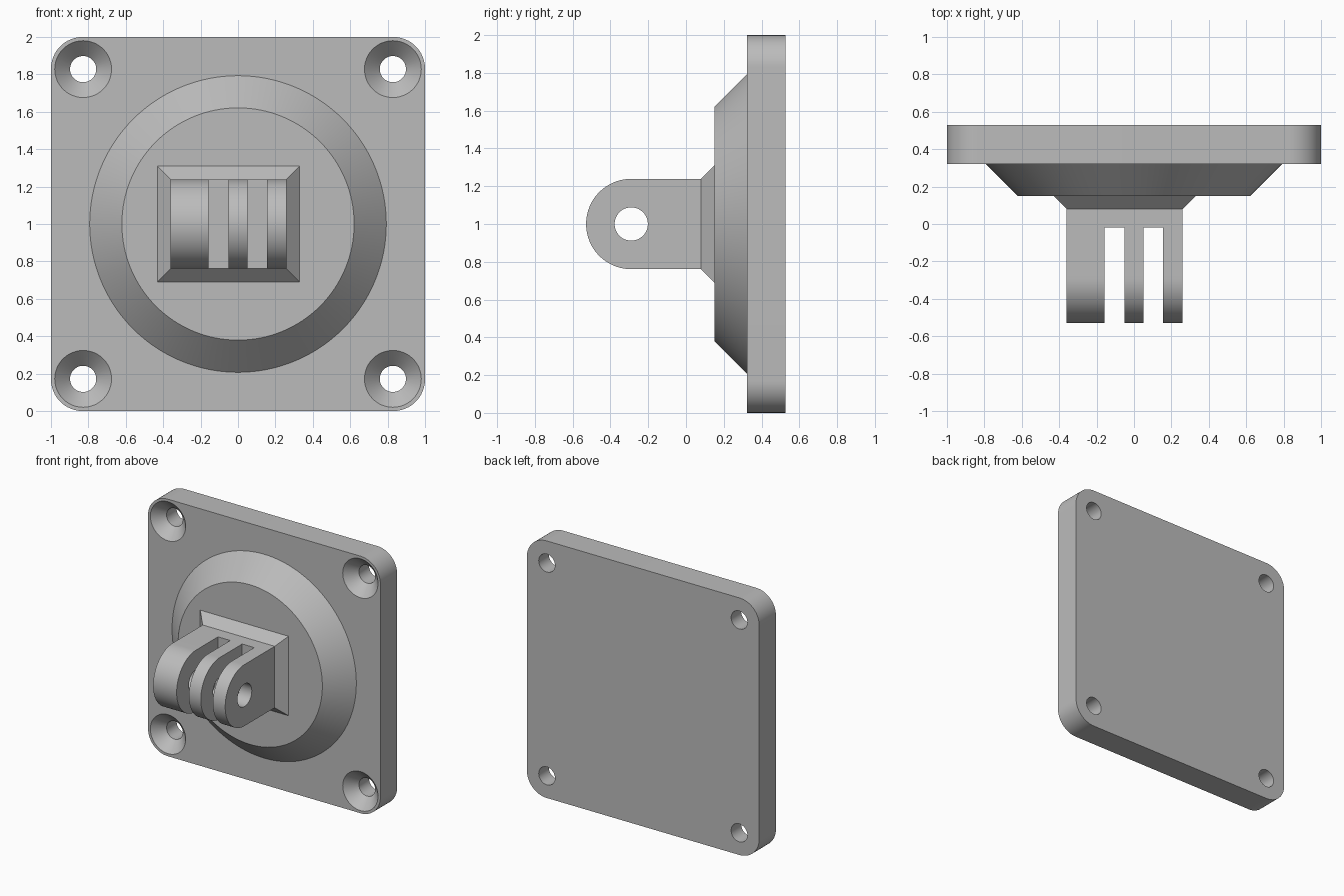
import bpy
import bmesh
from math import cos, sin, pi, radians
from mathutils import Vector, Matrix

if "Cube" in bpy.data.objects:
    bpy.data.objects.remove(bpy.data.objects["Cube"], do_unlink=True)

grey = bpy.data.materials.new("plain grey")
grey.use_nodes = True
COLOUR = (0.5, 0.5, 0.5, 1)
grey.diffuse_color = COLOUR
grey.node_tree.nodes["Principled BSDF"].inputs["Base Color"].default_value = COLOUR


def arc(cx, cy, r, start, end, steps):
    angles = [radians(start + (end - start) * i / steps) for i in range(steps + 1)]
    return [(cx + r * cos(a), cy + r * sin(a)) for a in angles]


def circle(cx, cy, r, steps=64):
    return arc(cx, cy, r, 0, 360, steps)[:-1]


def rectangle(cx, cy, hx, hy):
    return [(cx + sx * hx, cy + sy * hy) for sx, sy in ((1, 1), (-1, 1), (-1, -1), (1, -1))]


def loft(name, rings):
    """Closed solid through successive rings of 3D points."""
    bm = bmesh.new()
    loops = [[bm.verts.new(p) for p in ring] for ring in rings]
    n = len(loops[0])
    for a, b in zip(loops, loops[1:]):
        for i in range(n):
            j = (i + 1) % n
            bm.faces.new((a[i], a[j], b[j], b[i]))
    bm.faces.new(loops[0])
    bm.faces.new(loops[-1])
    bmesh.ops.recalc_face_normals(bm, faces=bm.faces)
    mesh = bpy.data.meshes.new(name)
    bm.to_mesh(mesh)
    bm.free()
    mesh.materials.append(grey)
    obj = bpy.data.objects.new(name, mesh)
    bpy.context.collection.objects.link(obj)
    return obj


def along_y(name, sections):
    """Sections are (y, outline in x and z)."""
    return loft(name, [[(x, y, z) for x, z in outline] for y, outline in sections])


def along_x(name, outline, x0, x1):
    """Outline in y and z, extruded from x0 to x1."""
    return loft(name, [[(x, y, z) for y, z in outline] for x in (x0, x1)])


def cut(target, cutters):
    for cutter in cutters:
        cutter.hide_render = True
        mod = target.modifiers.new("cut", "BOOLEAN")
        mod.operation = "DIFFERENCE"
        mod.solver = "EXACT"
        mod.object = cutter
    bpy.context.view_layer.update()
    graph = bpy.context.evaluated_depsgraph_get()
    result = bpy.data.meshes.new_from_object(target.evaluated_get(graph))
    target.modifiers.clear()
    target.data = result
    for cutter in cutters:
        bpy.data.objects.remove(cutter, do_unlink=True)


FRONT, BACK, MID = 0.322, 0.528, 1.0

# Square back plate with rounded corners
corner, inset = 0.17, 0.83
outline = []
for k, (sx, sz) in enumerate(((1, 1), (-1, 1), (-1, -1), (1, -1))):
    outline += arc(sx * inset, MID + sz * inset, corner, 90 * k, 90 * k + 90, 16)
plate = along_y("back_plate", [(FRONT, outline), (BACK, outline)])

# Countersunk screw holes
hole, sink, over = 0.07, 0.152, 0.02
screws = []
for sx in (-1, 1):
    for sz in (-1, 1):
        levels = ((FRONT - over, sink + over), (FRONT + sink - hole, hole), (BACK + over, hole))
        screws.append(along_y("screw_cutter", [
            (y, circle(sx * 0.828, MID + sz * 0.828, r, 48)) for y, r in levels]))
cut(plate, screws)

# Round sloping boss
boss_face = 0.15
boss = along_y("round_boss", [(FRONT, circle(0, MID, 0.793, 128)),
                              (boss_face, circle(0, MID, 0.621, 128))])

# Chamfered rectangular foot
arm_x, half_w, half_h, foot_face = -0.05, 0.31, 0.239, 0.08
flare = boss_face - foot_face
foot = along_y("chamfered_foot", [
    (boss_face, rectangle(arm_x, MID, half_w + flare, half_h + flare)),
    (foot_face, rectangle(arm_x, MID, half_w, half_h))])

# Three-finger hinge with a round nose
pivot = -0.29
nose = arc(pivot, MID, half_h, 90, 270, 48)
side = [(foot_face, MID + half_h)] + nose + [(foot_face, MID - half_h)]
hinge = along_x("hinge_fingers", side, arm_x - half_w, arm_x + half_w)

# Slots between the fingers and the pivot hole
slots = [along_x("slot_cutter", rectangle(-0.42, MID, 0.40, 0.4), x0, x1)
         for x0, x1 in ((-0.158, -0.052), (0.05, 0.154))]
pin = along_x("pin_cutter", circle(pivot, MID, 0.088), -0.6, 0.6)
cut(hinge, slots + [pin])

# Smooth curved walls, sharp edges kept
bpy.ops.object.select_all(action="DESELECT")
for obj in (plate, boss, foot, hinge):
    obj.select_set(True)
bpy.context.view_layer.objects.active = plate
bpy.ops.object.shade_smooth_by_angle(angle=radians(30))
